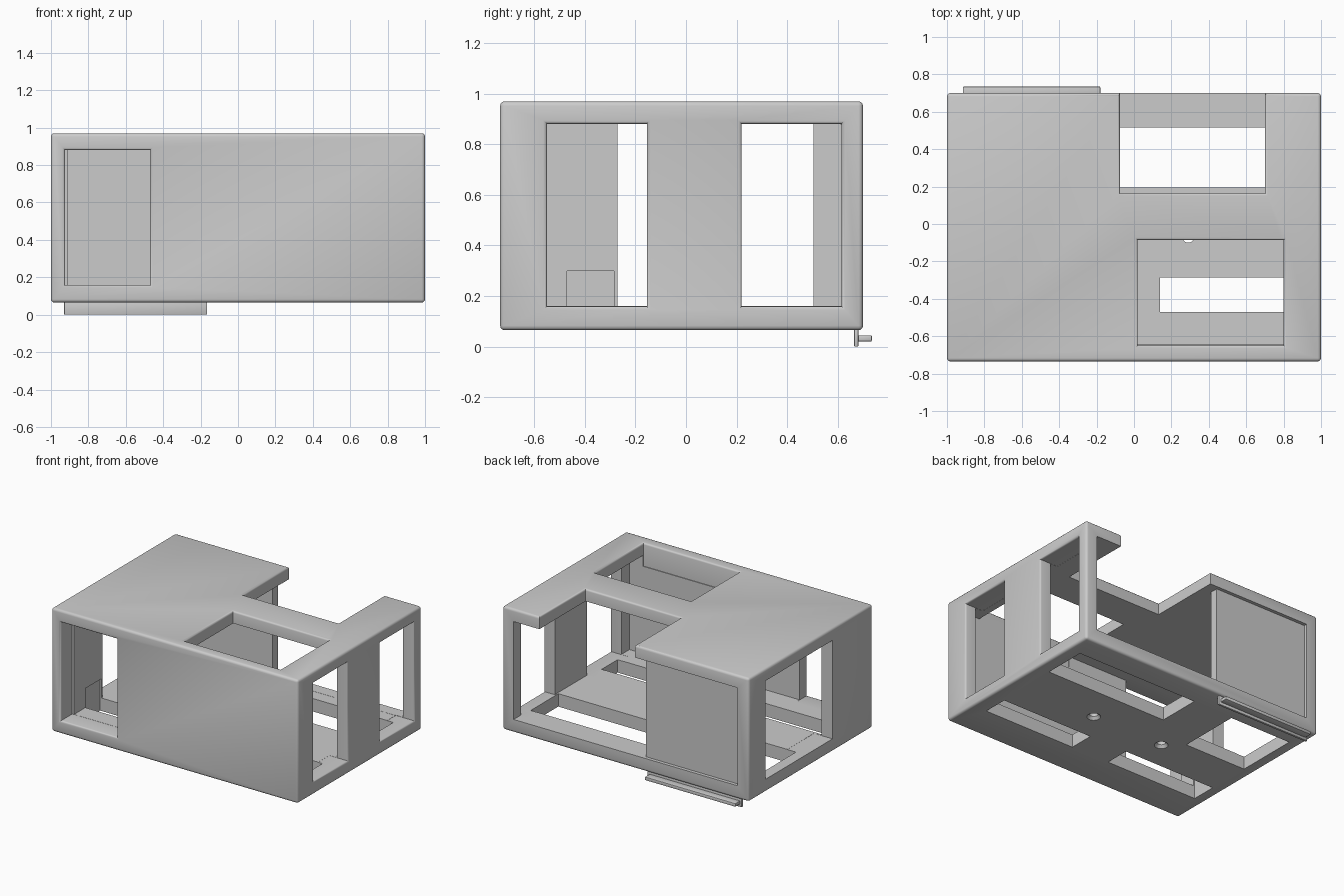
import bpy, bmesh, math

if "Cube" in bpy.data.objects:
    bpy.data.objects.remove(bpy.data.objects["Cube"])

Z0, Z1 = 0.065, 0.97          # case bottom and top
ZF, ZC = 0.16, 0.88           # floor top and ceiling underside
YF, YB = -0.735, 0.70         # case front and back


def mesh_object(name, bm):
    bmesh.ops.recalc_face_normals(bm, faces=bm.faces)
    me = bpy.data.meshes.new(name)
    bm.to_mesh(me)
    bm.free()
    ob = bpy.data.objects.new(name, me)
    bpy.context.collection.objects.link(ob)
    return ob


def box(name, lo, hi, bevel=0.0, segments=3):
    bm = bmesh.new()
    bmesh.ops.create_cube(bm, size=1)
    for v in bm.verts:
        v.co = [lo[i] + (v.co[i] + 0.5) * (hi[i] - lo[i]) for i in range(3)]
    if bevel:
        bmesh.ops.bevel(bm, geom=bm.edges[:], offset=bevel, segments=segments,
                        profile=0.5, affect='EDGES')
    return mesh_object(name, bm)


def flared(axis, inner, outer, lo, hi, r=0.014):
    """Opening cutter whose rim rounds outward at the outer face."""
    sign = 1 if outer > inner else -1
    u, w = [i for i in range(3) if i != axis]
    sections = [(inner, 0)]
    for k in range(4):
        a = k / 3 * math.pi / 2
        sections.append((outer - sign * r * (1 - math.sin(a)), r * (1 - math.cos(a))))
    sections.append((outer + sign * 0.05, r))
    bm = bmesh.new()
    rings = []
    for d, g in sections:
        ring = []
        for p, q in ((lo[0] - g, lo[1] - g), (hi[0] + g, lo[1] - g),
                     (hi[0] + g, hi[1] + g), (lo[0] - g, hi[1] + g)):
            co = [0, 0, 0]
            co[axis], co[u], co[w] = d, p, q
            ring.append(bm.verts.new(co))
        rings.append(ring)
    for a, b in zip(rings, rings[1:]):
        for i in range(4):
            j = (i + 1) % 4
            bm.faces.new((a[i], a[j], b[j], b[i]))
    bm.faces.new(rings[0])
    bm.faces.new(rings[-1])
    return mesh_object("cutter", bm)


def cone(x, y, za, zb, ra, rb):
    bm = bmesh.new()
    bmesh.ops.create_cone(bm, cap_ends=True, segments=24, radius1=ra, radius2=rb, depth=zb - za)
    bmesh.ops.translate(bm, verts=bm.verts, vec=(x, y, (za + zb) / 2))
    return mesh_object("cutter", bm)


def cut(ob, cutter):
    cutter.hide_render = True
    m = ob.modifiers.new("cut", 'BOOLEAN')
    m.operation, m.solver, m.object = 'DIFFERENCE', 'EXACT', cutter
    bpy.context.view_layer.objects.active = ob
    bpy.ops.object.modifier_apply(modifier=m.name)
    bpy.data.objects.remove(cutter)


# hollow case with rounded outer edges
case = box("case_shell", (-1, YF, Z0), (1, YB, Z1), 0.018)
cut(case, box("cutter", (-0.91, -0.645, ZF), (0.91, 0.61, ZC)))

# open back
cut(case, box("cutter", (-0.909, 0.5, ZF + 0.001), (0.909, 0.9, ZC - 0.001)))

# front window, right windows, left window
zl, zh = ZF - 0.001, ZC + 0.001
cut(case, flared(1, -0.6, YF, (-0.925, zl), (-0.47, zh)))
for ya, yb in ((-0.55, -0.155), (0.22, 0.615)):
    cut(case, flared(0, 0.85, 1, (ya, zl), (yb, zh)))
cut(case, box("cutter", (-1.1, -0.27, zl), (-0.85, 0.505, zh)))

# top openings: the rear one runs out through the back edge
cut(case, flared(2, 0.8, Z1, (-0.075, 0.165), (0.70, 0.9)))
cut(case, flared(2, 0.8, Z1, (0.02, -0.65), (0.80, -0.085)))

# floor slots
for xa, xb, ya, yb in ((0.14, 0.885, -0.47, -0.285), (-0.92, -0.17, -0.47, -0.285),
                       (-0.09, 0.90, 0.195, 0.515), (-0.92, -0.42, 0.04, 0.505)):
    cut(case, box("cutter", (xa, ya, 0), (xb, yb, 0.3)))

# two countersunk screw holes in the floor
for x in (-0.295, 0.29):
    cut(case, cone(x, -0.07, 0, 0.3, 0.03, 0.03))
    cut(case, cone(x, -0.07, Z0 - 0.02, Z0 + 0.02, 0.063, 0.03))

# recessed back panel and the lipped rail below it
panel = box("back_panel", (-0.912, 0.615, ZF - 0.002), (-0.15, 0.675, ZC + 0.002))
rail = box("rail_plate", (-0.93, 0.665, 0.0), (-0.165, 0.682, Z0 + 0.006), 0.004, 2)
lip = box("rail_lip", (-0.915, 0.675, 0.02), (-0.18, 0.735, 0.045), 0.005, 2)

for ob in (case, rail, lip):
    bpy.ops.object.select_all(action='DESELECT')
    ob.select_set(True)
    bpy.context.view_layer.objects.active = ob
    bpy.ops.object.shade_smooth_by_angle(angle=math.radians(32))
